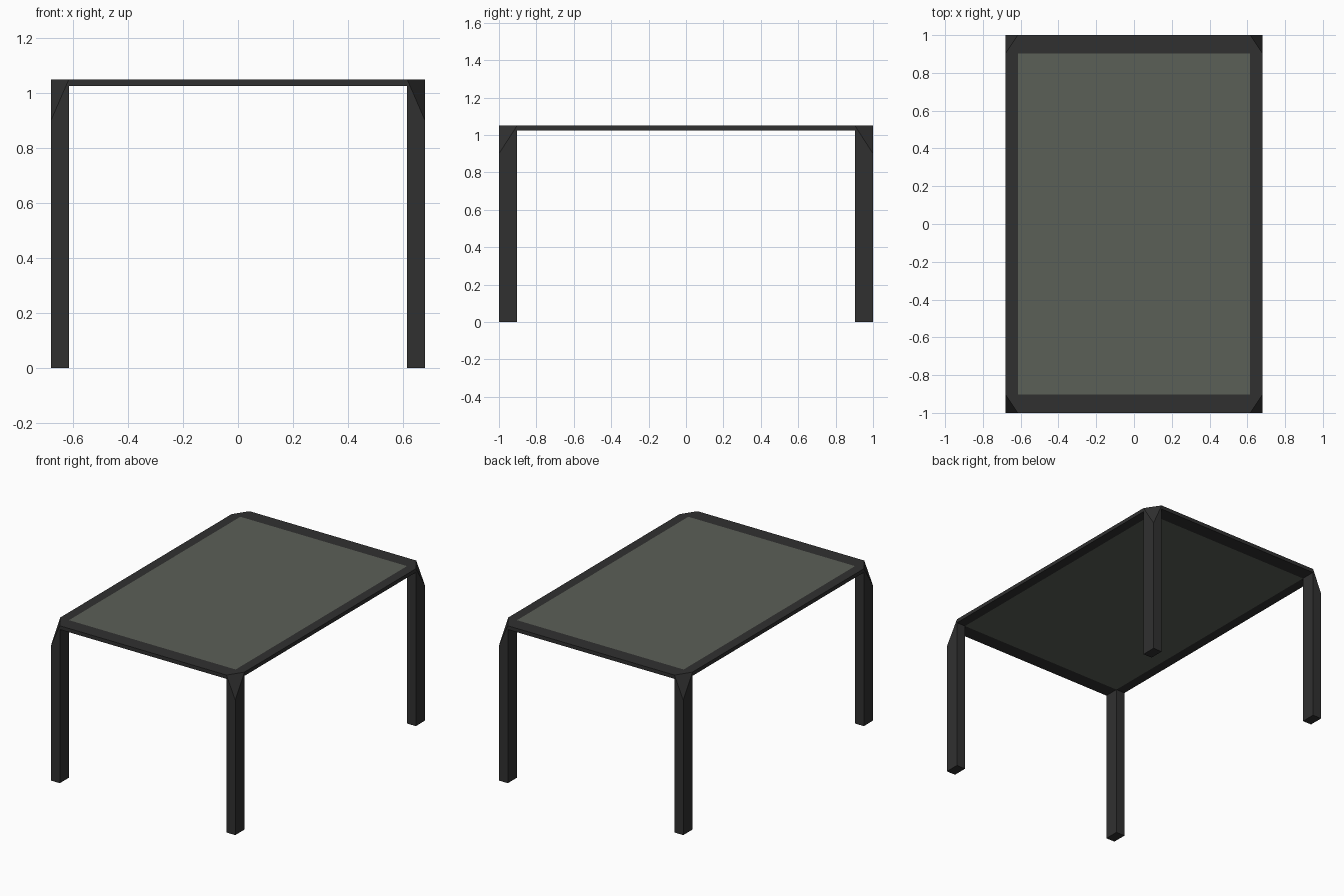
import bpy, bmesh
from mathutils import Vector

if "Cube" in bpy.data.objects:
    bpy.data.objects.remove(bpy.data.objects["Cube"])

X, Y, H = 0.68, 1.0, 1.05          # outer half sizes and height
IX, IY, ZB = 0.615, 0.903, 1.025   # inner opening and rail underside


def material(name, color):
    m = bpy.data.materials.new(name)
    m.diffuse_color = (*color, 1)
    m.use_nodes = True
    m.node_tree.nodes["Principled BSDF"].inputs["Base Color"].default_value = m.diffuse_color
    return m


def box(name, lo, hi, mat, mirror=(False, False), cut=None):
    """Box between two corners, optionally trimmed by a three-point plane and mirrored."""
    bm = bmesh.new()
    bmesh.ops.create_cube(bm, size=1)
    lo, hi = Vector(lo), Vector(hi)
    for v in bm.verts:
        v.co = Vector(((lo[i] + hi[i]) / 2 + v.co[i] * (hi[i] - lo[i]) for i in range(3)))
    if cut:
        a, b, c = map(Vector, cut)
        n = (b - a).cross(c - a).normalized()
        if n.dot(Vector((X, Y, H)) - a) < 0:
            n = -n
        res = bmesh.ops.bisect_plane(bm, geom=bm.verts[:] + bm.edges[:] + bm.faces[:], dist=1e-5,
                                     plane_co=a, plane_no=n, clear_outer=True)
        bmesh.ops.holes_fill(bm, edges=[e for e in bm.edges if e.is_boundary], sides=0)
    bmesh.ops.recalc_face_normals(bm, faces=bm.faces)
    me = bpy.data.meshes.new(name)
    bm.to_mesh(me)
    bm.free()
    me.materials.append(mat)
    ob = bpy.data.objects.new(name, me)
    bpy.context.collection.objects.link(ob)
    if any(mirror):
        mod = ob.modifiers.new("Mirror", 'MIRROR')
        mod.use_axis = (*mirror, False)
        mod.use_mirror_merge = False
    return ob


dark = material("dark_metal", (0.03, 0.03, 0.03))
glass = material("grey_green_glass", (0.105, 0.115, 0.095))

# Four legs with the outer top corner sliced off
box("legs", (IX, IY, 0), (X, Y, H), dark, (True, True),
    cut=((IX, Y, H), (X, IY, H), (X, Y, 0.9)))

# Thin rails between the legs
box("side_rails", (IX, -IY, ZB), (X, IY, H), dark, (True, False))
box("end_rails", (-IX, IY, ZB), (IX, Y, H), dark, (False, True))

# Flush table top panel
box("top_panel", (-IX, -IY, ZB), (IX, IY, H), glass)
